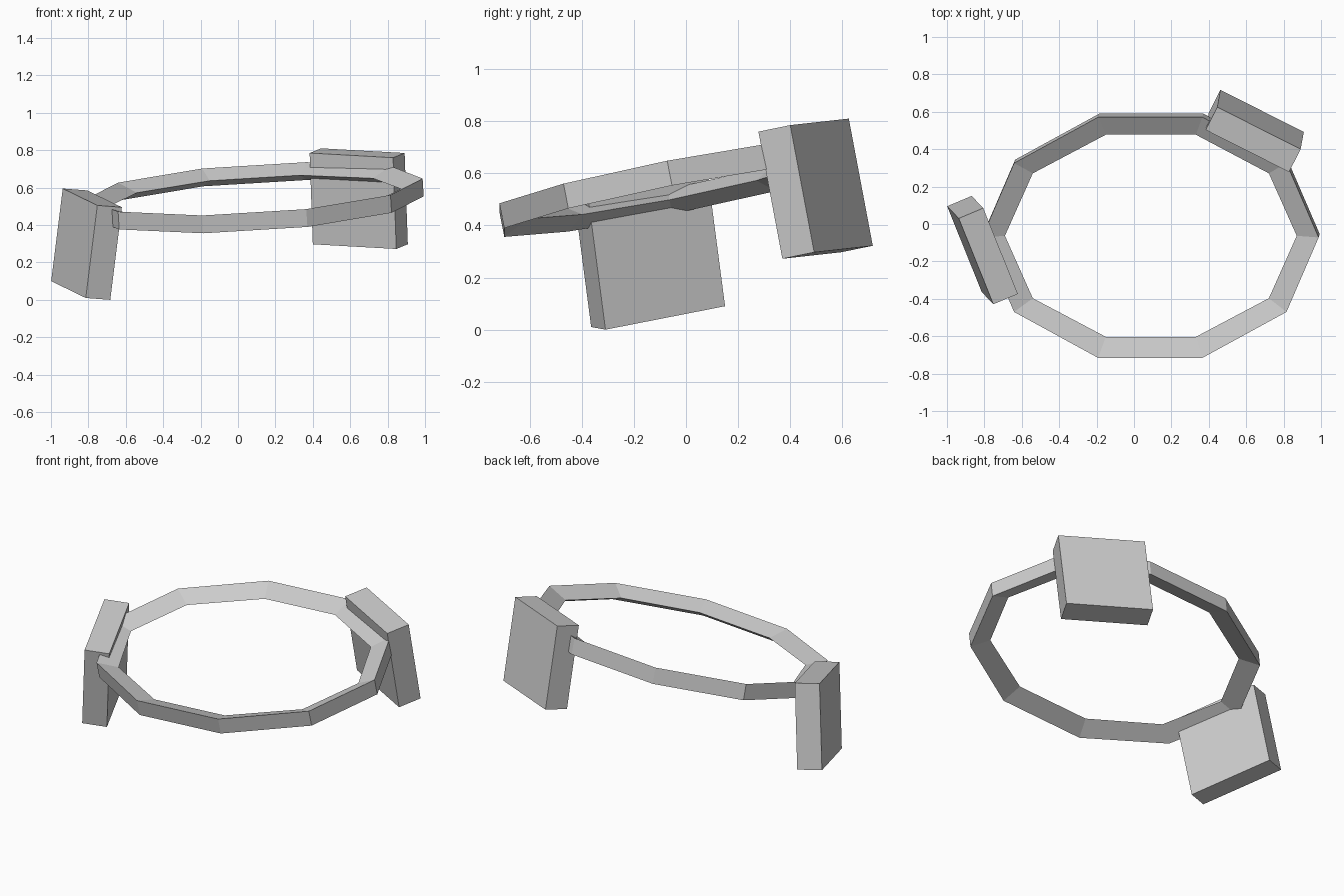
import bpy, bmesh, math
from mathutils import Vector, Matrix

if "Cube" in bpy.data.objects:
    bpy.data.objects.remove(bpy.data.objects["Cube"])


def finish(bm, name):
    bmesh.ops.recalc_face_normals(bm, faces=bm.faces)
    mesh = bpy.data.meshes.new(name)
    bm.to_mesh(mesh)
    bm.free()
    obj = bpy.data.objects.new(name, mesh)
    bpy.context.collection.objects.link(obj)
    return obj


def tilted_box(name, corner, thick, length, down):
    """Box spanned by three edge vectors from one top corner."""
    u, v, w = Vector(thick), Vector(length), Vector(down)
    m = Matrix((u, v, w)).transposed().to_4x4()
    m.translation = Vector(corner) + (u + v + w) / 2
    bm = bmesh.new()
    bmesh.ops.create_cube(bm, size=1, matrix=m)
    return finish(bm, name)


def band(name, centre, outer, inner, height, slope_x, slope_y, sides=10):
    """Tilted oval ring with a triangular section: flat outside, ridge inside."""
    ax = Vector((1, 0, slope_x))
    ay = Vector((0, 1, slope_y))
    up = ax.cross(ay).normalized()
    section = [(outer, height / 2), (inner, 0), (outer, -height / 2)]
    bm = bmesh.new()
    rings = []
    for i in range(sides):
        a = 2 * math.pi * i / sides
        rings.append([bm.verts.new(Vector(centre) + ax * (r[0] * math.cos(a))
                                   + ay * (r[1] * math.sin(a)) + up * h)
                      for r, h in section])
    for i in range(sides):
        p, q = rings[i], rings[(i + 1) % sides]
        for k in range(3):
            n = (k + 1) % 3
            bm.faces.new((p[k], q[k], q[n], p[n]))
    return finish(bm, name)


# Ten-sided belt band
band("belt_band", (0.09, -0.063, 0.546), (0.90, 0.677), (0.78, 0.568),
     0.097, 0.061, 0.195)

# Two hanging pouches
tilted_box("left_pouch", (-0.937, 0.03, 0.595),
           (0.131, 0.055, -0.01), (0.185, -0.459, -0.09), (-0.062, 0.065, -0.495))
tilted_box("right_pouch", (0.445, 0.625, 0.81),
           (-0.062, -0.122, -0.025), (0.446, -0.225, -0.025), (0.017, 0.092, -0.488))
